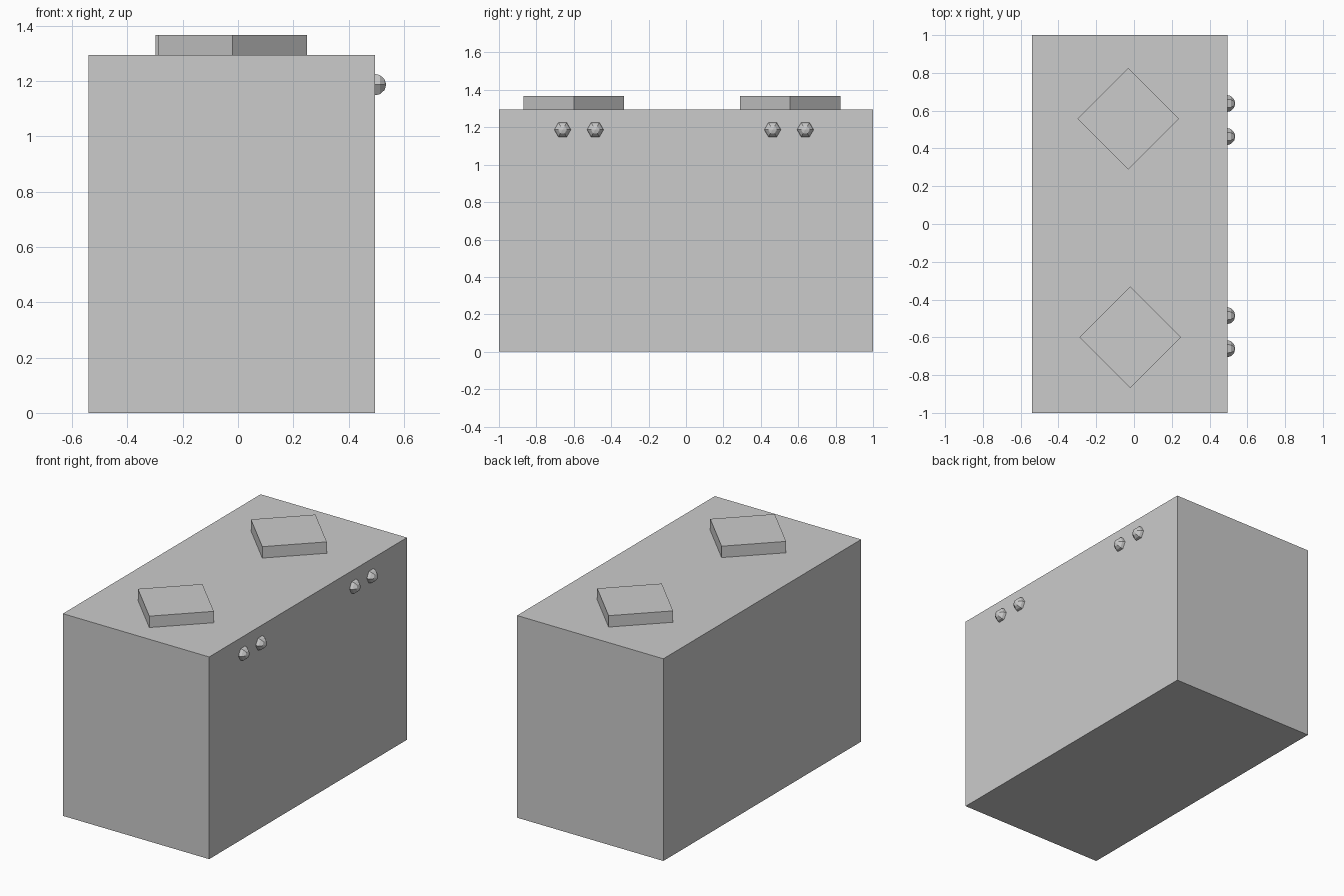
import bpy
from math import pi

if "Cube" in bpy.data.objects:
    bpy.data.objects.remove(bpy.data.objects["Cube"])


def box(name, lo, hi):
    bpy.ops.mesh.primitive_cube_add(size=1, location=[(a + b) / 2 for a, b in zip(lo, hi)])
    ob = bpy.context.object
    ob.name = name
    ob.scale = [b - a for a, b in zip(lo, hi)]
    return ob


# main cabinet
box("cabinet", (-0.54, -1, 0), (0.496, 1, 1.294))

# raised diamond pads on the top
for i, (x, y) in enumerate([(-0.02, -0.60), (-0.03, 0.557)]):
    s = 0.19
    pad = box(f"top_pad_{i + 1}", (x - s, y - s, 1.28), (x + s, y + s, 1.367))
    pad.rotation_euler.z = pi / 4

# faceted knobs on the right side
for i, y in enumerate((-0.66, -0.485, 0.463, 0.638)):
    bpy.ops.mesh.primitive_uv_sphere_add(segments=6, ring_count=6, radius=0.046,
                                         location=(0.49, y, 1.187), rotation=(0, pi / 2, 0))
    bpy.context.object.name = f"knob_{i + 1}"
